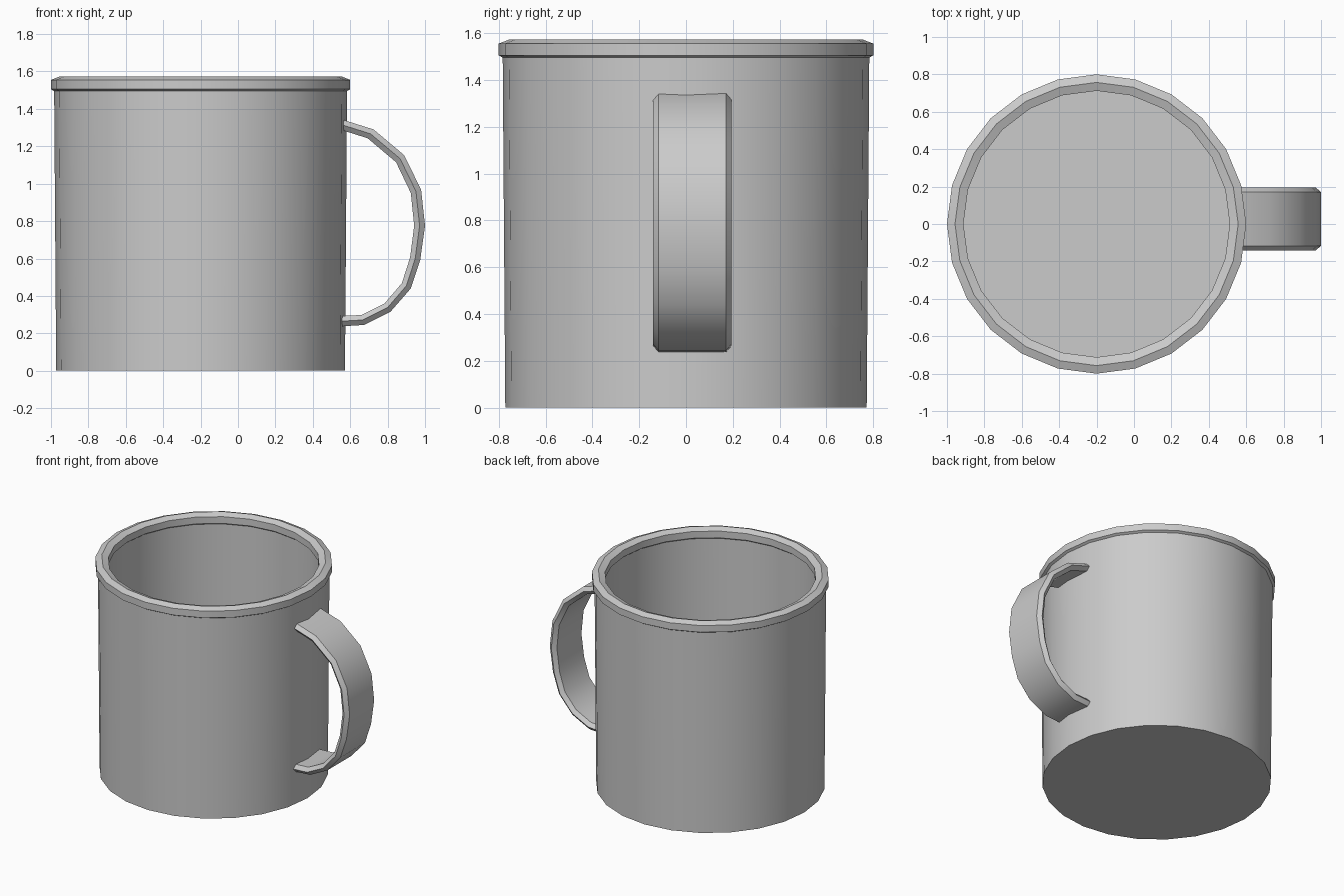
import bpy, bmesh, math
from mathutils import Vector

if "Cube" in bpy.data.objects:
    bpy.data.objects.remove(bpy.data.objects["Cube"])

CX, SIDES = -0.2, 24


def finish(bm, name):
    bmesh.ops.recalc_face_normals(bm, faces=bm.faces)
    mesh = bpy.data.meshes.new(name)
    bm.to_mesh(mesh)
    bm.free()
    ob = bpy.data.objects.new(name, mesh)
    bpy.context.collection.objects.link(ob)
    bpy.ops.object.select_all(action='DESELECT')
    ob.select_set(True)
    bpy.context.view_layer.objects.active = ob
    bpy.ops.object.shade_smooth_by_angle(angle=math.radians(31))
    return ob


def bridge(bm, rings):
    n = len(rings[0])
    for a, b in zip(rings, rings[1:]):
        for i in range(n):
            j = (i + 1) % n
            bm.faces.new((a[i], a[j], b[j], b[i]))


# Cup: one turned profile from the base, over the rim, down to the inner floor
profile = [(0.772, 0), (0.783, 1.495), (0.8, 1.505), (0.8, 1.555),
           (0.757, 1.572), (0.712, 1.555), (0.712, 1.505), (0.725, 1.495),
           (0.715, 0.05)]
bm = bmesh.new()
rings = []
for r, z in profile:
    angles = [2 * math.pi * i / SIDES for i in range(SIDES)]
    rings.append([bm.verts.new((CX + r * math.cos(a), r * math.sin(a), z))
                  for a in angles])
bridge(bm, rings)
bm.faces.new(rings[0])
bm.faces.new(rings[-1])
finish(bm, "cup")

# Handle: flat strap with bevelled edges, swept along outer and inner paths
outer = [(0.535, 1.35), (0.725, 1.29), (0.888, 1.153), (0.979, 0.968),
         (1.0, 0.775), (0.974, 0.59), (0.924, 0.44), (0.815, 0.315),
         (0.675, 0.245), (0.535, 0.236)]
inner = [(0.535, 1.293), (0.693, 1.243), (0.845, 1.115), (0.924, 0.95),
         (0.942, 0.775), (0.92, 0.605), (0.876, 0.468), (0.784, 0.36),
         (0.66, 0.298), (0.535, 0.292)]
YC, HALF, BEVEL = 0.027, 0.168, 0.024
bm = bmesh.new()
rings = []
for o, i in zip(outer, inner):
    o, i = Vector(o), Vector(i)
    m = (o + i) / 2
    section = [(o, HALF - BEVEL), (m, HALF), (i, HALF - BEVEL),
               (i, BEVEL - HALF), (m, -HALF), (o, BEVEL - HALF)]
    rings.append([bm.verts.new((p.x, YC + y, p.y)) for p, y in section])
bridge(bm, rings)
bm.faces.new(rings[0])
bm.faces.new(rings[-1])
finish(bm, "handle")
